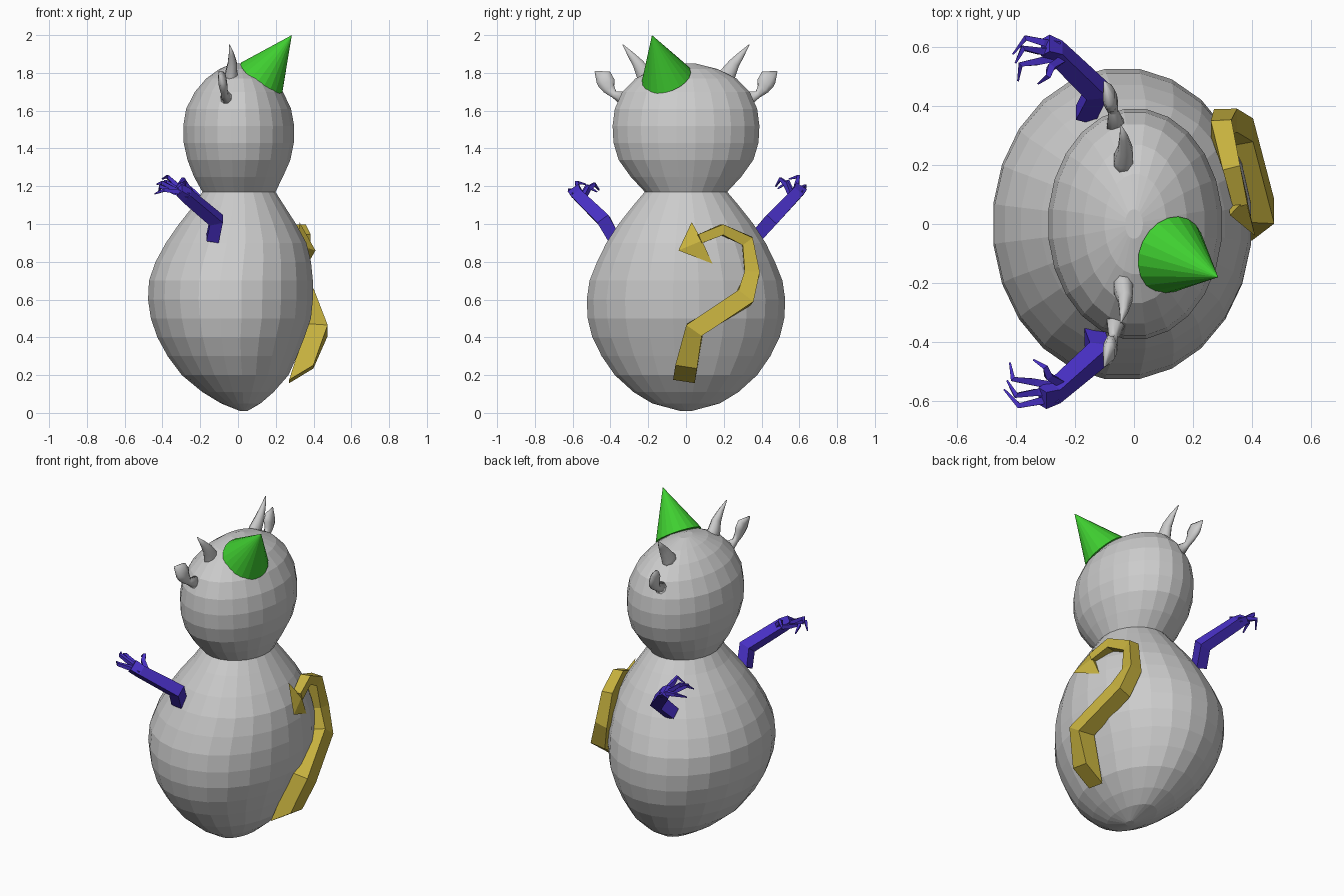
import bpy, bmesh, math
from mathutils import Vector

cube = bpy.data.objects.get("Cube")
if cube:
    bpy.data.objects.remove(cube, do_unlink=True)


def material(name, rgb):
    m = bpy.data.materials.new(name)
    m.use_nodes = True
    color = (*rgb, 1)
    m.diffuse_color = color
    m.node_tree.nodes["Principled BSDF"].inputs["Base Color"].default_value = color
    return m


GREY = material("grey", (0.6, 0.6, 0.6))
GREEN = material("green", (0.05, 0.62, 0.03))
PURPLE = material("blue_purple", (0.065, 0.03, 0.56))
YELLOW = material("mustard", (0.58, 0.45, 0.05))


def finish(bm, name, mat, smooth=False):
    bmesh.ops.recalc_face_normals(bm, faces=bm.faces)
    mesh = bpy.data.meshes.new(name)
    bm.to_mesh(mesh)
    bm.free()
    mesh.materials.append(mat)
    for p in mesh.polygons:
        p.use_smooth = smooth
    ob = bpy.data.objects.new(name, mesh)
    bpy.context.collection.objects.link(ob)
    return ob


def skin(bm, rings):
    """Bridge rings of points and cap both ends."""
    loops = [[bm.verts.new(p) for p in ring] for ring in rings]
    for a, b in zip(loops, loops[1:]):
        for i in range(len(a)):
            j = (i + 1) % len(a)
            bm.faces.new((a[i], a[j], b[j], b[i]))
    bm.faces.new(loops[0])
    bm.faces.new(loops[-1])


def stack(name, levels, sides=24):
    """Elliptical rings given as height, low x, high x, half depth."""
    rings = []
    for z, x0, x1, d in levels:
        angles = [math.tau * (i + 0.5) / sides for i in range(sides)]
        rings.append([((x0 + x1) / 2 + (x1 - x0) / 2 * math.cos(t),
                       d * math.sin(t), z) for t in angles])
    bm = bmesh.new()
    skin(bm, rings)
    return finish(bm, name, GREY)


def sweep(bm, path, widths, ref, sides=4, start=None):
    """Tube along a path; widths are (across, along ref) half sizes."""
    pts = [Vector(p) for p in path]
    k = math.sqrt(2) if sides == 4 else 1
    rings = []
    for i, p in enumerate(pts):
        steps = []
        if i > 0:
            steps.append((p - pts[i - 1]).normalized())
        if i < len(pts) - 1:
            steps.append((pts[i + 1] - p).normalized())
        tan = sum(steps, Vector()).normalized()
        if i == 0 and start:
            tan = Vector(start).normalized()
        side = tan.cross(Vector(ref)).normalized()
        up = side.cross(tan)
        a, b = widths[i]
        rings.append([p + k * (side * a * math.cos(t) + up * b * math.sin(t))
                      for t in [math.tau * (j + 0.5) / sides for j in range(sides)]])
    skin(bm, rings)


# Body and head
stack("body", [
    (0.01, 0.01, 0.05, 0.03), (0.05, -0.09, 0.12, 0.18), (0.11, -0.19, 0.19, 0.28),
    (0.2, -0.3, 0.27, 0.38), (0.3, -0.375, 0.315, 0.45), (0.4, -0.43, 0.355, 0.5),
    (0.5, -0.465, 0.39, 0.525), (0.6, -0.48, 0.4, 0.53), (0.7, -0.475, 0.4, 0.515),
    (0.8, -0.44, 0.39, 0.475), (0.9, -0.385, 0.365, 0.425), (1.0, -0.315, 0.31, 0.36),
    (1.1, -0.235, 0.245, 0.28), (1.17, -0.19, 0.2, 0.22)])
stack("head", [
    (1.17, -0.19, 0.2, 0.22), (1.25, -0.235, 0.24, 0.295), (1.34, -0.27, 0.28, 0.36),
    (1.43, -0.29, 0.298, 0.387), (1.52, -0.292, 0.3, 0.392), (1.61, -0.277, 0.283, 0.38),
    (1.7, -0.23, 0.24, 0.34), (1.77, -0.17, 0.18, 0.27), (1.82, -0.1, 0.11, 0.17),
    (1.85, -0.03, 0.03, 0.05)])

# Horns and ears on both sides
for s, label in ((-1, "right"), (1, "left")):
    bm = bmesh.new()
    horn = [(-0.035, 0.19, 1.74), (-0.035, 0.225, 1.8), (-0.03, 0.255, 1.85),
            (-0.035, 0.295, 1.9), (-0.045, 0.335, 1.95)]
    sweep(bm, [(x, s * y, z) for x, y, z in horn],
          [(0.065, 0.04), (0.045, 0.034), (0.032, 0.026), (0.018, 0.015), (0.002, 0.002)],
          (1, 0, 0), 8)
    finish(bm, label + "_horn", GREY, True)

    bm = bmesh.new()
    ear = [(-0.06, 0.33, 1.665), (-0.07, 0.38, 1.685), (-0.075, 0.408, 1.715),
           (-0.08, 0.42, 1.745), (-0.085, 0.437, 1.775), (-0.1, 0.482, 1.808)]
    sweep(bm, [(x, s * y, z) for x, y, z in ear],
          [(0.04, 0.035), (0.02, 0.018), (0.035, 0.022), (0.05, 0.024), (0.05, 0.022),
           (0.003, 0.003)], (1, 0, 0), 8)
    finish(bm, label + "_ear", GREY, True)

# Party hat
base, tip = Vector((0.125, -0.105, 1.775)), Vector((0.285, -0.18, 2.0))
axis = tip - base
bm = bmesh.new()
bmesh.ops.create_cone(bm, cap_ends=True, segments=20, radius1=0.135, radius2=0,
                      depth=axis.length)
bmesh.ops.rotate(bm, verts=bm.verts,
                 matrix=axis.to_track_quat("Z", "Y").to_matrix())
bmesh.ops.translate(bm, verts=bm.verts, vec=(base + tip) / 2)
finish(bm, "party_hat", GREEN)

# Arms with hooked fingers; finger points are offsets from the wrist
FINGERS = [
    [(0.01, 0.02, -0.01), (-0.07, 0.035, 0.02), (-0.14, 0.045, 0.05), (-0.15, 0.1, 0.02)],
    [(0.01, 0, 0), (-0.06, 0, 0.03), (-0.13, -0.01, 0.07), (-0.16, 0.04, 0.06)],
    [(0.01, -0.02, 0), (-0.05, -0.03, 0.02), (-0.12, -0.045, 0.03), (-0.17, 0.01, 0.01)],
    [(0.02, 0.03, 0), (-0.02, 0.055, 0.04), (-0.03, 0.085, 0.06), (-0.07, 0.11, 0.03)]]
ARMS = [
    ("right_arm", [(-0.135, -0.38, 0.92), (-0.115, -0.435, 1.02),
                   (-0.27, -0.57, 1.15), (-0.31, -0.59, 1.18)], (1, 1, 1)),
    ("left_arm", [(-0.165, 0.37, 0.93), (-0.125, 0.45, 1.02),
                  (-0.265, 0.585, 1.16), (-0.3, 0.605, 1.19)], (0.85, -1, 1.3))]
for name, path, scale in ARMS:
    bm = bmesh.new()
    sweep(bm, path, [(0.033, 0.033), (0.036, 0.036), (0.03, 0.03), (0.034, 0.02)],
          (1, 0, 0))
    wrist = Vector(path[2])
    for finger in FINGERS:
        pts = [wrist + Vector([c * k for c, k in zip(p, scale)]) for p in finger]
        sweep(bm, pts, [(0.013, 0.013), (0.012, 0.012), (0.009, 0.009), (0.003, 0.003)],
              (0, 0, 1))
    finish(bm, name, PURPLE)

# Curling tail
bm = bmesh.new()
sweep(bm, [(0.335, -0.005, 0.205), (0.42, 0.045, 0.44), (0.36, 0.31, 0.61),
           (0.31, 0.35, 0.74), (0.295, 0.325, 0.91), (0.33, 0.19, 0.97),
           (0.36, 0.07, 0.92)],
      [(0.058, 0.075), (0.05, 0.055), (0.05, 0.045), (0.04, 0.04), (0.033, 0.035),
       (0.028, 0.03), (0.025, 0.025)], (1, 0, 0), start=(-0.08, 0.02, 0.13))
finish(bm, "tail", YELLOW)

# Arrow tip of the tail
bm = bmesh.new()
out = Vector((0.03, 0, 0.012))
top, low, point = Vector((0.325, 0.03, 1.01)), Vector((0.37, 0.14, 0.79)), Vector((0.41, -0.04, 0.86))
mid = (top + low) / 2
corners = [bm.verts.new(p) for p in (top, mid + out, low, mid - out)]
end = bm.verts.new(point)
bm.faces.new(corners)
for i in range(4):
    bm.faces.new((corners[i], corners[(i + 1) % 4], end))
finish(bm, "tail_tip", YELLOW)
